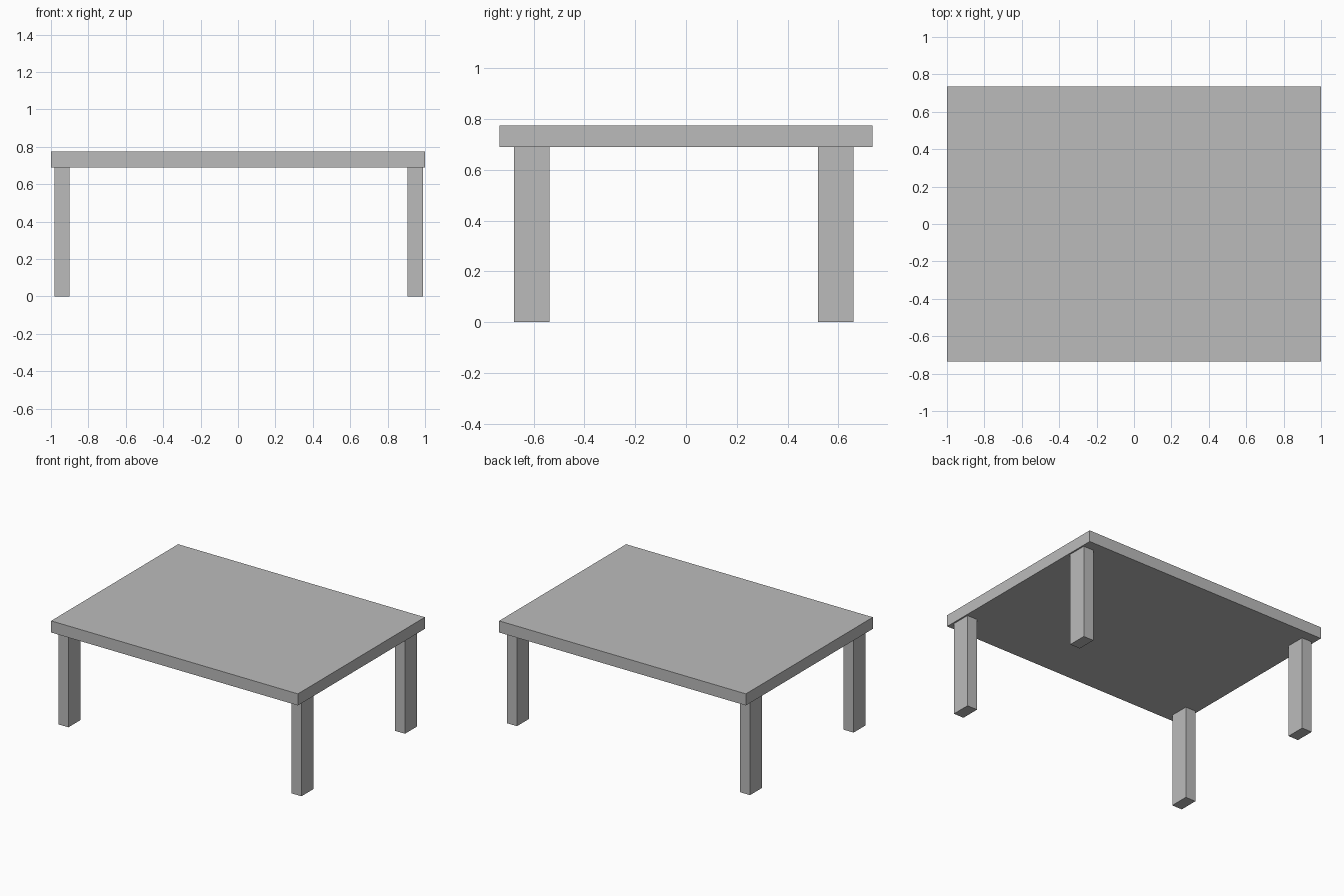
import bpy

# Remove the default cube
cube = bpy.data.objects.get("Cube")
if cube:
    bpy.data.objects.remove(cube, do_unlink=True)

# Single plain grey material
GREY = (0.5, 0.5, 0.5, 1.0)
grey = bpy.data.materials.new("plain_grey")
grey.use_nodes = True
grey.diffuse_color = GREY
grey.node_tree.nodes["Principled BSDF"].inputs["Base Color"].default_value = GREY


def box(name, center, size):
    """Add a flat-shaded box of the given full size."""
    bpy.ops.mesh.primitive_cube_add(size=1, location=center)
    obj = bpy.context.object
    obj.name = name
    obj.scale = size
    bpy.ops.object.transform_apply(location=False, rotation=False, scale=True)
    obj.data.materials.append(grey)
    return obj


TOP_Z, UNDERSIDE = 0.775, 0.69
LEG_X, LEG_Y = 0.082, 0.14

# Table top
box("table_top", (0, 0, (TOP_Z + UNDERSIDE) / 2), (2, 1.47, TOP_Z - UNDERSIDE))

# Four legs, slightly off centre under the top
for side, x in (("right", -0.941), ("left", 0.948)):
    for end, y in (("front", -0.608), ("back", 0.591)):
        box(f"{end}_{side}_leg", (x, y, UNDERSIDE / 2), (LEG_X, LEG_Y, UNDERSIDE))
